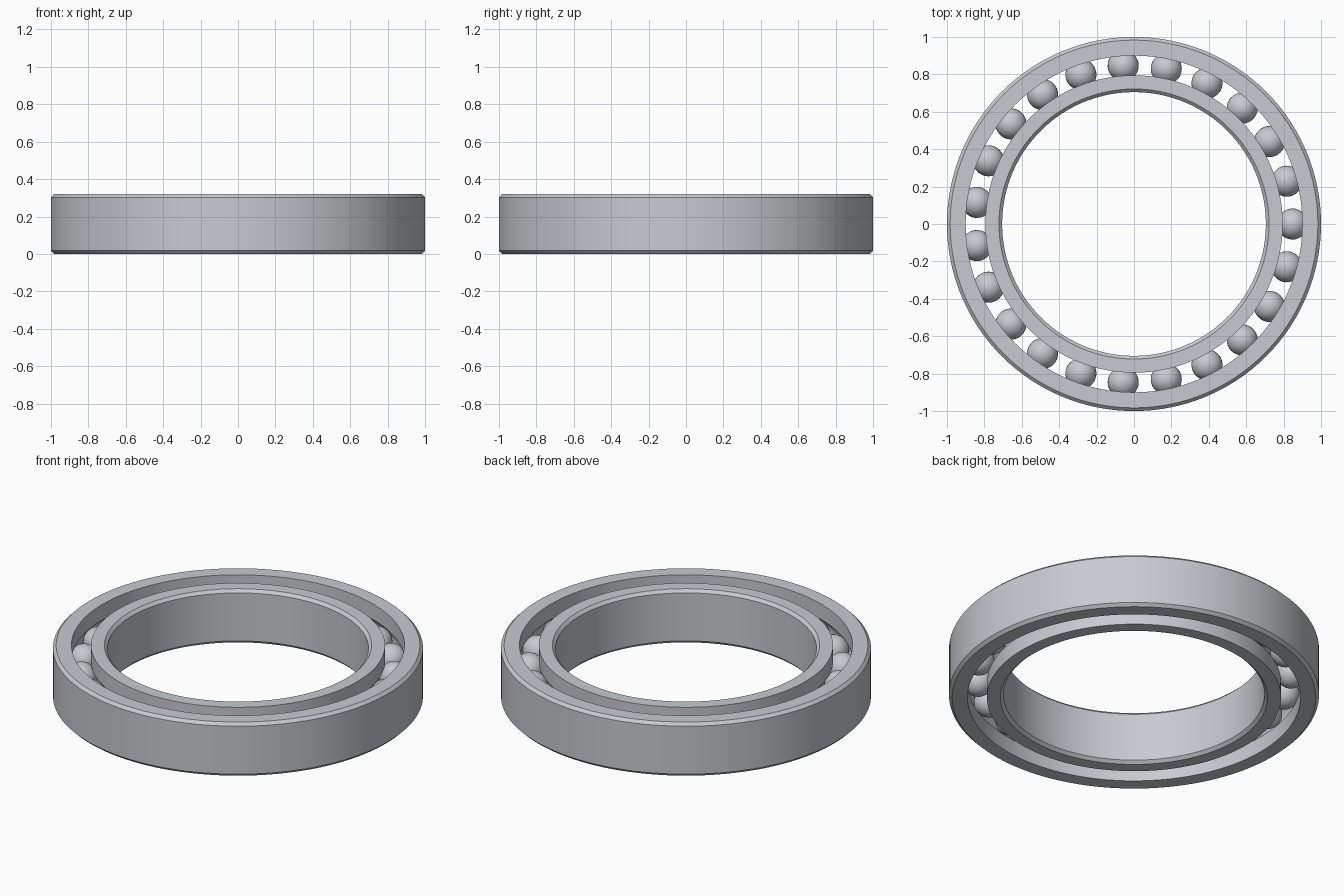
import bpy, bmesh, math
from mathutils import Matrix

if "Cube" in bpy.data.objects:
    bpy.data.objects.remove(bpy.data.objects["Cube"], do_unlink=True)

HEIGHT = 0.32
MID = HEIGHT / 2
CHAMFER = 0.017
PITCH = 0.848          # radius of the circle of ball centres
BALL_R = 0.083
GROOVE_R = 0.085
BALLS = 23
SEGMENTS = 128

steel = bpy.data.materials.new("steel_grey")
steel.use_nodes = True
colour = (0.57, 0.59, 0.63, 1)
steel.diffuse_color = colour
steel.node_tree.nodes["Principled BSDF"].inputs["Base Color"].default_value = colour


def finish(name, bm, angle):
    mesh = bpy.data.meshes.new(name)
    bm.to_mesh(mesh)
    bm.free()
    mesh.materials.append(steel)
    obj = bpy.data.objects.new(name, mesh)
    bpy.context.collection.objects.link(obj)
    bpy.ops.object.select_all(action='DESELECT')
    obj.select_set(True)
    bpy.context.view_layer.objects.active = obj
    bpy.ops.object.shade_smooth_by_angle(angle=math.radians(angle))
    return obj


def race(name, land, rim):
    """Ring with a ball groove at radius land and chamfers at radius rim."""
    side = 1 if rim > land else -1
    half = math.acos(abs(land - PITCH) / GROOVE_R)
    # Chamfered rim, then the grooved land
    profile = [(land, 0), (rim - side * CHAMFER, 0), (rim, CHAMFER),
               (rim, HEIGHT - CHAMFER), (rim - side * CHAMFER, HEIGHT), (land, HEIGHT)]
    steps = 12
    for i in range(steps + 1):
        a = half - 2 * half * i / steps
        profile.append((PITCH + side * GROOVE_R * math.cos(a), MID + GROOVE_R * math.sin(a)))
    bm = bmesh.new()
    rings = []
    for s in range(SEGMENTS):
        t = 2 * math.pi * s / SEGMENTS
        rings.append([bm.verts.new((r * math.cos(t), r * math.sin(t), z)) for r, z in profile])
    n = len(profile)
    for s in range(SEGMENTS):
        a, b = rings[s], rings[(s + 1) % SEGMENTS]
        for i in range(n):
            j = (i + 1) % n
            bm.faces.new((a[i], b[i], b[j], a[j]))
    bmesh.ops.recalc_face_normals(bm, faces=bm.faces)
    return finish(name, bm, 25)


race("outer_race", 0.90, 1.0)
race("inner_race", 0.795, 0.705)

# Balls evenly spaced between the races
bm = bmesh.new()
for k in range(BALLS):
    place = Matrix.Rotation(2 * math.pi * k / BALLS, 4, 'Z') @ Matrix.Translation((PITCH, 0, MID))
    bmesh.ops.create_uvsphere(bm, u_segments=32, v_segments=16, radius=BALL_R, matrix=place)
finish("balls", bm, 40)
